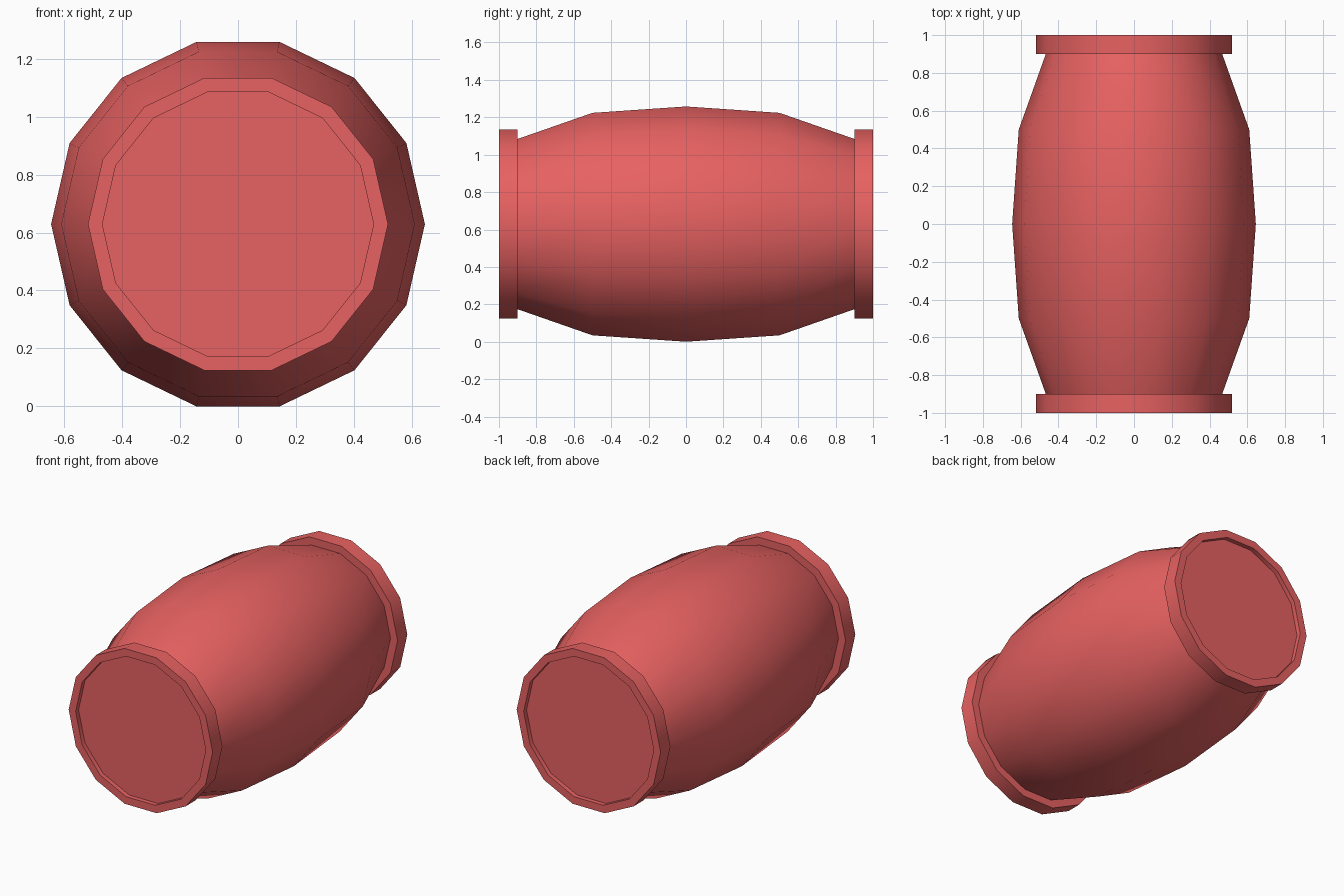
import bpy, bmesh, math

if "Cube" in bpy.data.objects:
    bpy.data.objects.remove(bpy.data.objects["Cube"])

SIDES = 14
CENTRE_Z = 0.629

red = bpy.data.materials.new("red")
red.diffuse_color = (0.8, 0.12, 0.12, 1)
red.use_nodes = True
red.node_tree.nodes["Principled BSDF"].inputs["Base Color"].default_value = red.diffuse_color


def lathe(name, profile):
    """Spin (radius, y) points around the y axis; radius 0 closes the end."""
    bm = bmesh.new()
    rings = []
    for r, y in profile:
        n = 1 if r == 0 else SIDES
        rings.append([bm.verts.new((r * math.cos(2 * math.pi * i / SIDES), y,
                                    r * math.sin(2 * math.pi * i / SIDES)))
                      for i in range(n)])
    for a, b in zip(rings, rings[1:]):
        if len(a) == 1:
            bm.faces.new(b)
            bm.verts.remove(a[0])
            continue
        for i in range(SIDES):
            j = (i + 1) % SIDES
            bm.faces.new((a[i], a[j], b[j], b[i]))
    bmesh.ops.recalc_face_normals(bm, faces=bm.faces)
    # make sure the outer side walls face away from the axis
    outer = max(bm.faces, key=lambda f: math.hypot(f.calc_center_median().x,
                                                   f.calc_center_median().z))
    c = outer.calc_center_median()
    if outer.normal.x * c.x + outer.normal.z * c.z < 0:
        bmesh.ops.reverse_faces(bm, faces=bm.faces)
    mesh = bpy.data.meshes.new(name)
    bm.to_mesh(mesh)
    bm.free()
    mesh.materials.append(red)
    ob = bpy.data.objects.new(name, mesh)
    ob.location.z = CENTRE_Z
    bpy.context.collection.objects.link(ob)
    bpy.ops.object.select_all(action='DESELECT')
    ob.select_set(True)
    bpy.context.view_layer.objects.active = ob
    bpy.ops.object.shade_smooth_by_angle(angle=math.radians(32))
    return ob


# Bulging barrel body
lathe("barrel_body", [(0.467, -0.9), (0.61, -0.5), (0.645, 0),
                      (0.61, 0.5), (0.467, 0.9)])

# End rims, each with a slightly recessed lid
for name, s in (("front_rim", -1), ("back_rim", 1)):
    lathe(name, [(0, s * 0.97), (0.468, s * 0.97), (0.468, s * 1.0),
                 (0.518, s * 1.0), (0.518, s * 0.9), (0.467, s * 0.9)])
